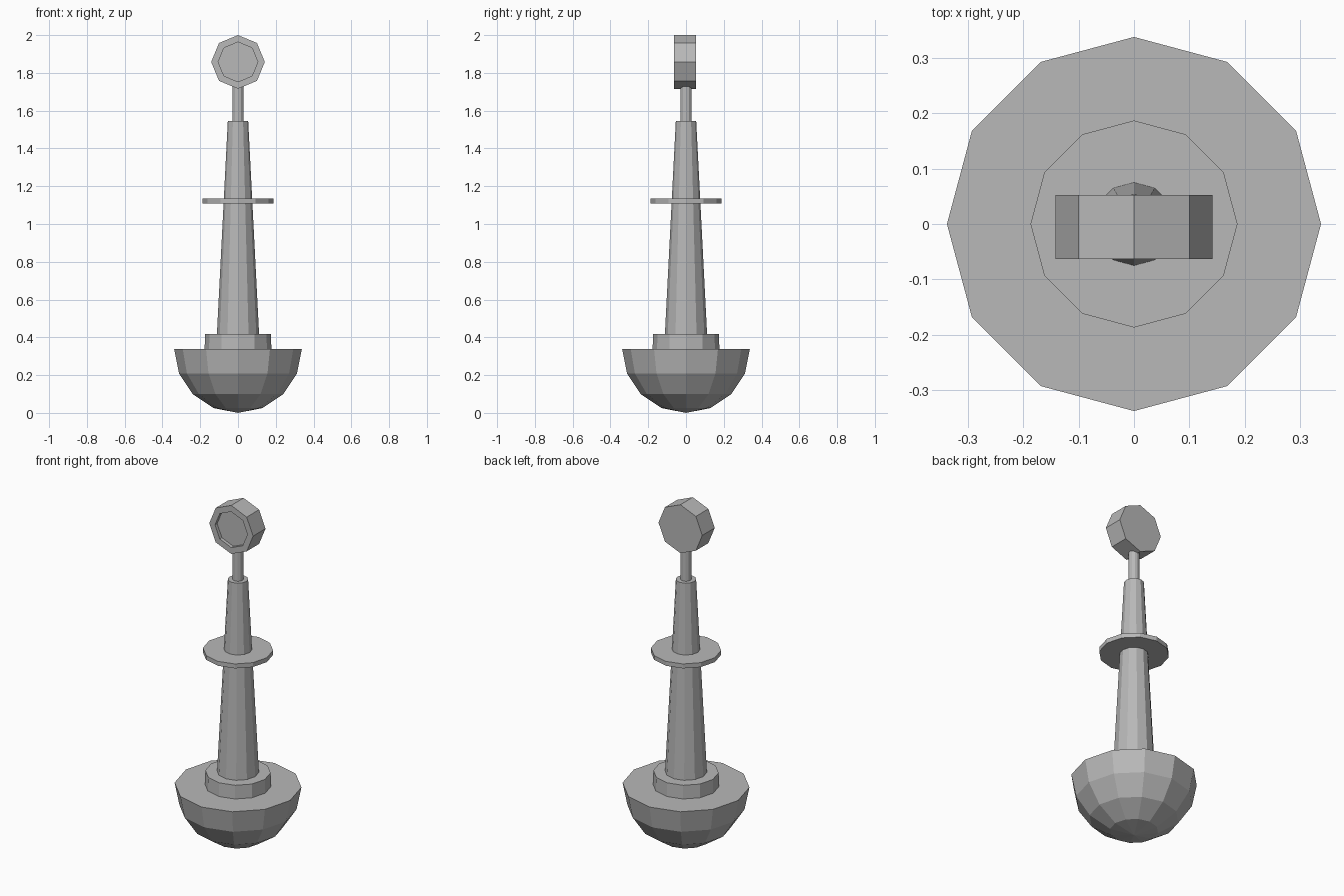
import bpy
import bmesh
from math import sin, cos, pi, radians

cube = bpy.data.objects.get("Cube")
if cube:
    bpy.data.objects.remove(cube, do_unlink=True)

GREY = (0.48, 0.48, 0.48, 1)
grey = bpy.data.materials.new("plain grey")
grey.use_nodes = True
grey.diffuse_color = GREY
grey.node_tree.nodes["Principled BSDF"].inputs["Base Color"].default_value = GREY


def turned(name, profile, sides=12):
    """Flat-sided part turned around z from (radius, height) points, closed at both ends."""
    bm = bmesh.new()
    angles = [2 * pi * i / sides for i in range(sides)]
    rings = [[bm.verts.new((r * cos(a), r * sin(a), z)) for a in angles]
             for r, z in profile]
    for low, high in zip(rings, rings[1:]):
        for i in range(sides):
            j = (i + 1) % sides
            bm.faces.new((low[i], low[j], high[j], high[i]))
    if profile[0][0] > 0:
        bm.faces.new(rings[0][::-1])
    if profile[-1][0] > 0:
        bm.faces.new(rings[-1])
    bmesh.ops.remove_doubles(bm, verts=bm.verts, dist=1e-5)
    bmesh.ops.recalc_face_normals(bm, faces=bm.faces)
    mesh = bpy.data.meshes.new(name)
    bm.to_mesh(mesh)
    bm.free()
    mesh.materials.append(grey)
    obj = bpy.data.objects.new(name, mesh)
    bpy.context.collection.objects.link(obj)
    return obj


# Half-sphere float, flat on top
R = 0.338
steps = [i * pi / 8 for i in range(5)]
turned("float_base", [(R * sin(t) if t else 0, R - R * cos(t)) for t in steps])

# Collar, tapered mast, platform disc and stem
turned("collar", [(0.177, 0.335), (0.174, 0.417)])
turned("mast", [(0.112, 0.41), (0.054, 1.545)])
turned("platform_disc", [(0.187, 1.108), (0.187, 1.134)])
turned("stem", [(0.03, 1.54), (0.03, 1.76)])

# Eight-sided head with a recessed front face
head = turned("lamp_head", [(0.142, -0.052), (0.142, 0.063), (0.105, 0.063),
                            (0.105, 0.043)], sides=8)
head.rotation_euler.x = radians(90)
head.location.z = 1.858
